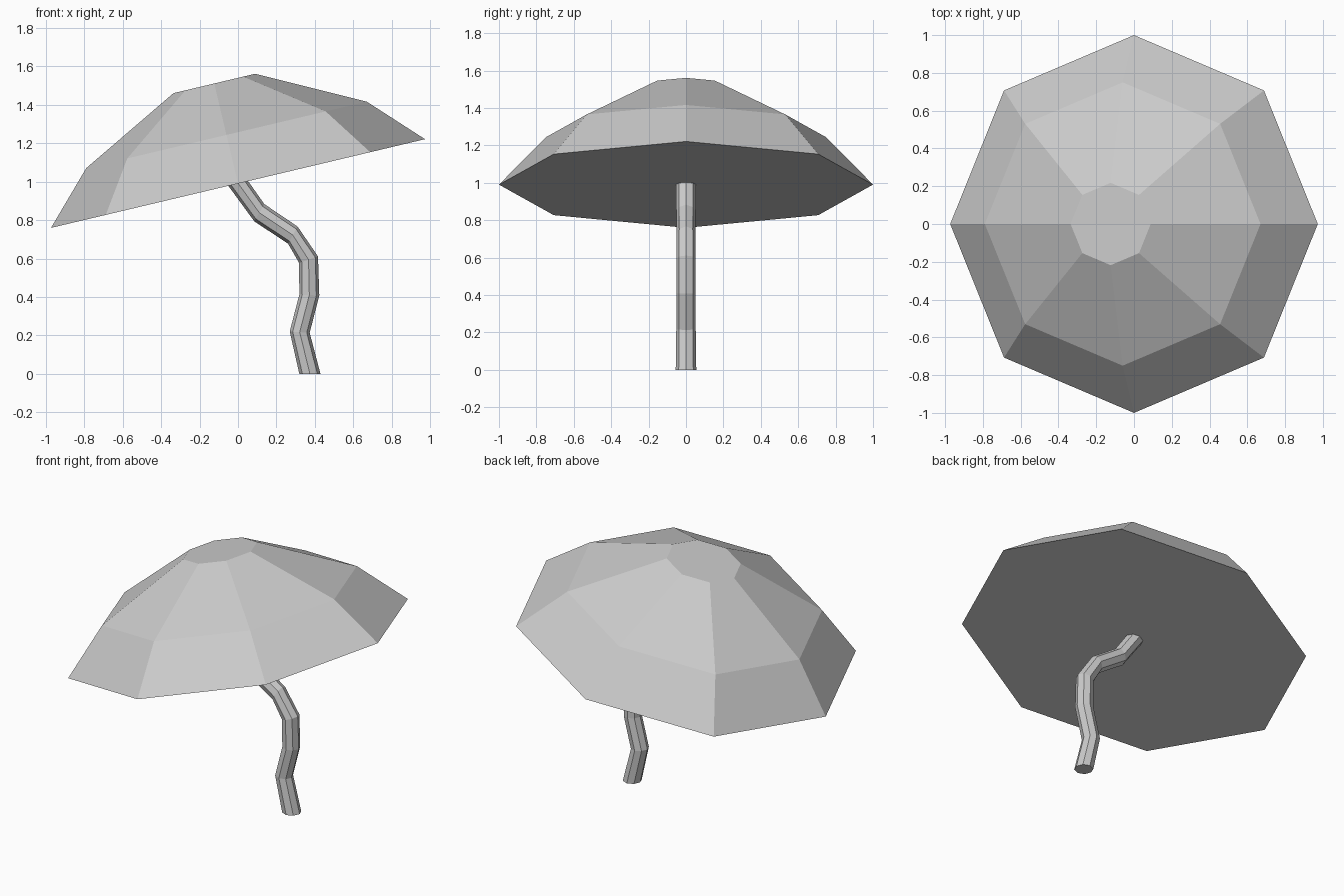
import bpy, bmesh
from math import cos, sin, pi, radians

if "Cube" in bpy.data.objects:
    bpy.data.objects.remove(bpy.data.objects["Cube"])

SIDES = 8


def loft(name, rings):
    """Bridge octagonal rings (x, z, radius, tilt in degrees) and cap both ends."""
    bm = bmesh.new()
    loops = []
    for x, z, r, tilt in rings:
        t = radians(tilt)
        loops.append([bm.verts.new((x + r * cos(a) * cos(t), r * sin(a),
                                    z + r * cos(a) * sin(t)))
                      for a in (2 * pi * i / SIDES for i in range(SIDES))])
    for lo, hi in zip(loops, loops[1:]):
        for i in range(SIDES):
            j = (i + 1) % SIDES
            bm.faces.new((lo[i], lo[j], hi[j], hi[i]))
    bm.faces.new(loops[0][::-1])
    bm.faces.new(loops[-1])
    bmesh.ops.recalc_face_normals(bm, faces=bm.faces[:])
    mesh = bpy.data.meshes.new(name)
    bm.to_mesh(mesh)
    bm.free()
    obj = bpy.data.objects.new(name, mesh)
    bpy.context.collection.objects.link(obj)
    return obj


# Tilted cap: (height along cap axis, radius)
TILT = 13.34
profile = [(0, 1.0), (0.26, 0.75), (0.535, 0.218)]
loft("mushroom_cap", [(-h * sin(radians(TILT)), 0.99 + h * cos(radians(TILT)), r, TILT)
                      for h, r in profile])

# Crooked stem
loft("mushroom_stem", [
    (0.374, 0.0, 0.055, 0),
    (0.321, 0.217, 0.052, -4),
    (0.371, 0.41, 0.052, -3),
    (0.367, 0.594, 0.052, 19),
    (0.285, 0.722, 0.051, 61),
    (0.111, 0.838, 0.052, 60),
    (0.0, 0.992, 0.053, 13.34),
])
